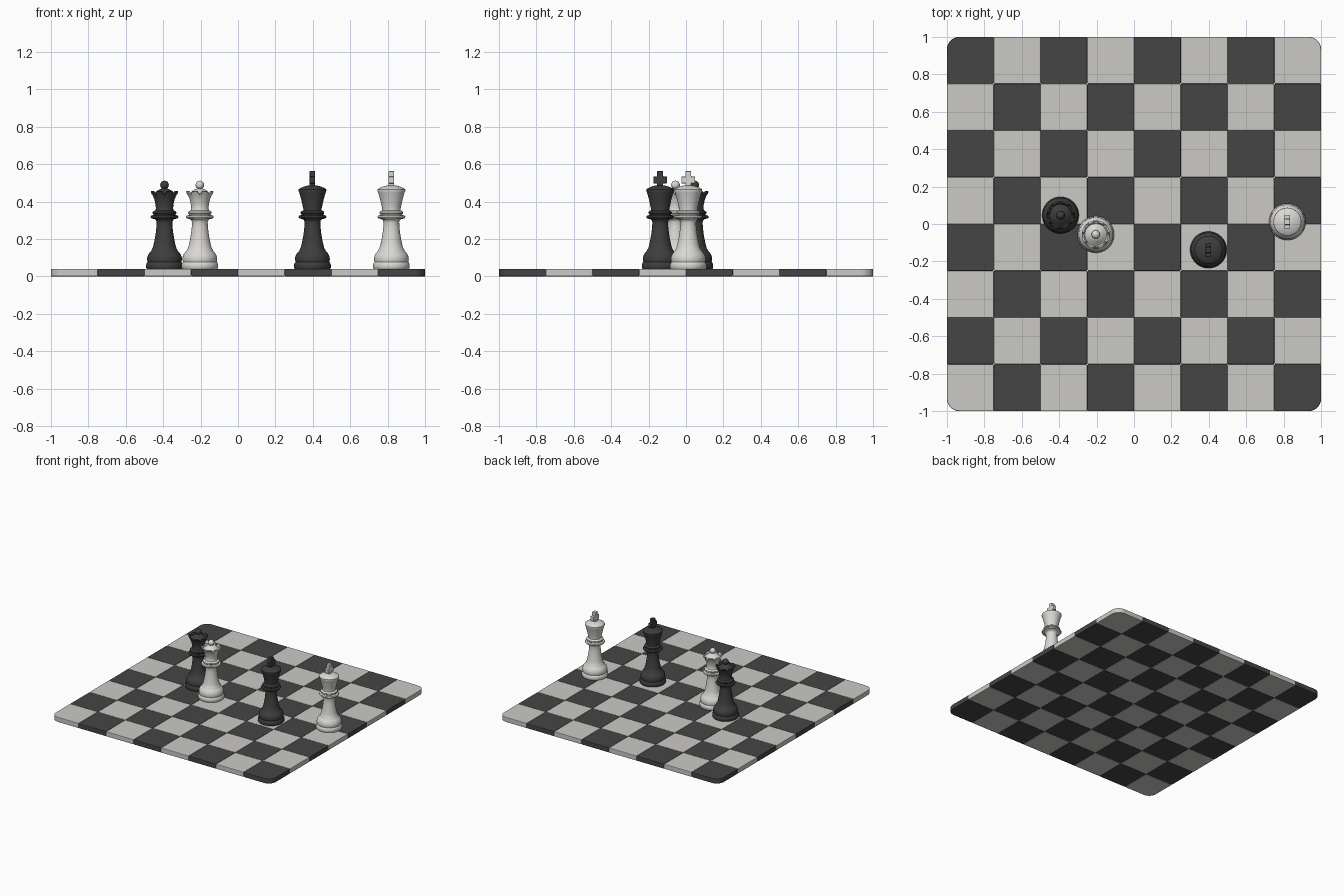
import bpy, bmesh, math

if "Cube" in bpy.data.objects:
    bpy.data.objects.remove(bpy.data.objects["Cube"])

def material(name, rgb):
    m = bpy.data.materials.new(name)
    m.diffuse_color = (*rgb, 1)
    m.use_nodes = True
    m.node_tree.nodes["Principled BSDF"].inputs["Base Color"].default_value = m.diffuse_color
    return m

LIGHT_SQ = material("light_square", (0.60, 0.59, 0.56))
DARK_SQ = material("dark_square", (0.06, 0.06, 0.06))
LIGHT_PC = material("light_piece", (0.70, 0.69, 0.66))
DARK_PC = material("dark_piece", (0.048, 0.048, 0.048))

def finish(bm, name, mat, smooth=True):
    bmesh.ops.recalc_face_normals(bm, faces=bm.faces)
    me = bpy.data.meshes.new(name)
    bm.to_mesh(me)
    bm.free()
    me.materials.append(mat)
    ob = bpy.data.objects.new(name, me)
    bpy.context.collection.objects.link(ob)
    if smooth:
        for p in me.polygons:
            p.use_smooth = True
        me.set_sharp_from_angle(angle=math.radians(38))
    return ob

def prism(bm, bottom, offset):
    """Closed prism from an outline and an extrusion offset."""
    a = [bm.verts.new(p) for p in bottom]
    b = [bm.verts.new([p[k] + offset[k] for k in range(3)]) for p in bottom]
    n = len(a)
    bm.faces.new(a[::-1])
    bm.faces.new(b)
    for i in range(n):
        bm.faces.new((a[i], a[(i + 1) % n], b[(i + 1) % n], b[i]))

# Board: 8 x 8 tiles, the four corner tiles rounded
TOP, TILE, CORNER = 0.04, 0.25, 0.065

def tile_outline(i, j):
    pts = []
    cx, cy = -1 + TILE * (i + 0.5), -1 + TILE * (j + 0.5)
    for q, (sx, sy) in enumerate([(1, 1), (-1, 1), (-1, -1), (1, -1)]):
        x, y = cx + sx * TILE / 2, cy + sy * TILE / 2
        if abs(x) > 0.99 and abs(y) > 0.99:
            for k in range(9):
                t = (q + k / 8) * math.pi / 2
                pts.append((x - sx * CORNER + CORNER * math.cos(t),
                            y - sy * CORNER + CORNER * math.sin(t), 0))
        else:
            pts.append((x, y, 0))
    return pts

for parity, name, mat in ((0, "light_squares", LIGHT_SQ), (1, "dark_squares", DARK_SQ)):
    bm = bmesh.new()
    for i in range(8):
        for j in range(8):
            if (i + j) % 2 == parity:
                prism(bm, tile_outline(i, j), (0, 0, TOP))
    ob = finish(bm, name, mat, smooth=False)
    bev = ob.modifiers.new("soft_edges", 'BEVEL')
    bev.width, bev.segments = 0.004, 2
    bev.limit_method, bev.angle_limit = 'ANGLE', math.radians(30)

# Shared lower body: base, bulge, stem and collar (radius, height)
BODY = [(0, .04), (.094, .04), (.098, .046), (.098, .064), (.094, .073), (.090, .077),
        (.093, .089), (.092, .104), (.086, .119), (.077, .131), (.070, .138),
        (.069, .144), (.064, .150), (.059, .168), (.053, .195), (.047, .230),
        (.043, .265), (.042, .290), (.045, .300), (.052, .306), (.070, .311),
        (.075, .318), (.071, .325), (.058, .329), (.058, .333), (.063, .337),
        (.063, .345), (.056, .350), (.049, .354)]
KING_HEAD = [(.049, .362), (.053, .380), (.060, .412), (.070, .447), (.075, .460),
             (.074, .466), (.066, .472), (.045, .481), (.022, .487), (0, .488)]
QUEEN_HEAD = [(.046, .362), (.048, .385), (.054, .412), (.064, .436), (.075, .455),
              (.066, .457), (.058, .442), (.050, .447), (.040, .458), (.026, .466),
              (.012, .470), (.010, .473), (0, .474)]

def lathe(bm, profile, segs=64, scallop_rows=()):
    rings = []
    for k, (r, z) in enumerate(profile):
        if r == 0:
            rings.append([bm.verts.new((0, 0, z))])
            continue
        ring = []
        for s in range(segs):
            t = 2 * math.pi * s / segs
            # crown notches: eight rounded dips in the rim
            dip = 0.016 * max(0, math.cos(8 * t)) if k in scallop_rows else 0
            rr = r - 0.4 * dip
            ring.append(bm.verts.new((rr * math.cos(t), rr * math.sin(t), z - dip)))
        rings.append(ring)
    for a, b in zip(rings, rings[1:]):
        for s in range(segs):
            n = (s + 1) % segs
            if len(a) == 1:
                bm.faces.new((a[0], b[n], b[s]))
            elif len(b) == 1:
                bm.faces.new((a[s], a[n], b[0]))
            else:
                bm.faces.new((a[s], a[n], b[n], b[s]))

def king(name, x, y, mat):
    bm = bmesh.new()
    lathe(bm, BODY + KING_HEAD)
    body = finish(bm, name + "_body", mat)
    # cross finial lying in the side plane
    half = [(.016, .480), (.016, .498), (.037, .498), (.037, .534), (.016, .534), (.016, .563)]
    outline = half + [(-u, z) for u, z in reversed(half)]
    bm = bmesh.new()
    prism(bm, [(-.015, u, z) for u, z in outline], (.03, 0, 0))
    cross = finish(bm, name + "_cross", mat, smooth=False)
    bev = cross.modifiers.new("soft_edges", 'BEVEL')
    bev.width, bev.segments = 0.003, 2
    for ob in (body, cross):
        ob.location = (x, y, 0)

def queen(name, x, y, mat):
    bm = bmesh.new()
    rim = len(BODY) + 4
    lathe(bm, BODY + QUEEN_HEAD, scallop_rows=(rim, rim + 1))
    body = finish(bm, name + "_body", mat)
    # ball finial
    bm = bmesh.new()
    bmesh.ops.create_uvsphere(bm, u_segments=32, v_segments=16, radius=.023)
    ball = finish(bm, name + "_ball", mat)
    body.location = (x, y, 0)
    ball.location = (x, y, .489)

queen("dark_queen", -0.393, 0.047, DARK_PC)
queen("light_queen", -0.204, -0.056, LIGHT_PC)
king("dark_king", 0.398, -0.138, DARK_PC)
king("light_king", 0.82, 0.012, LIGHT_PC)
